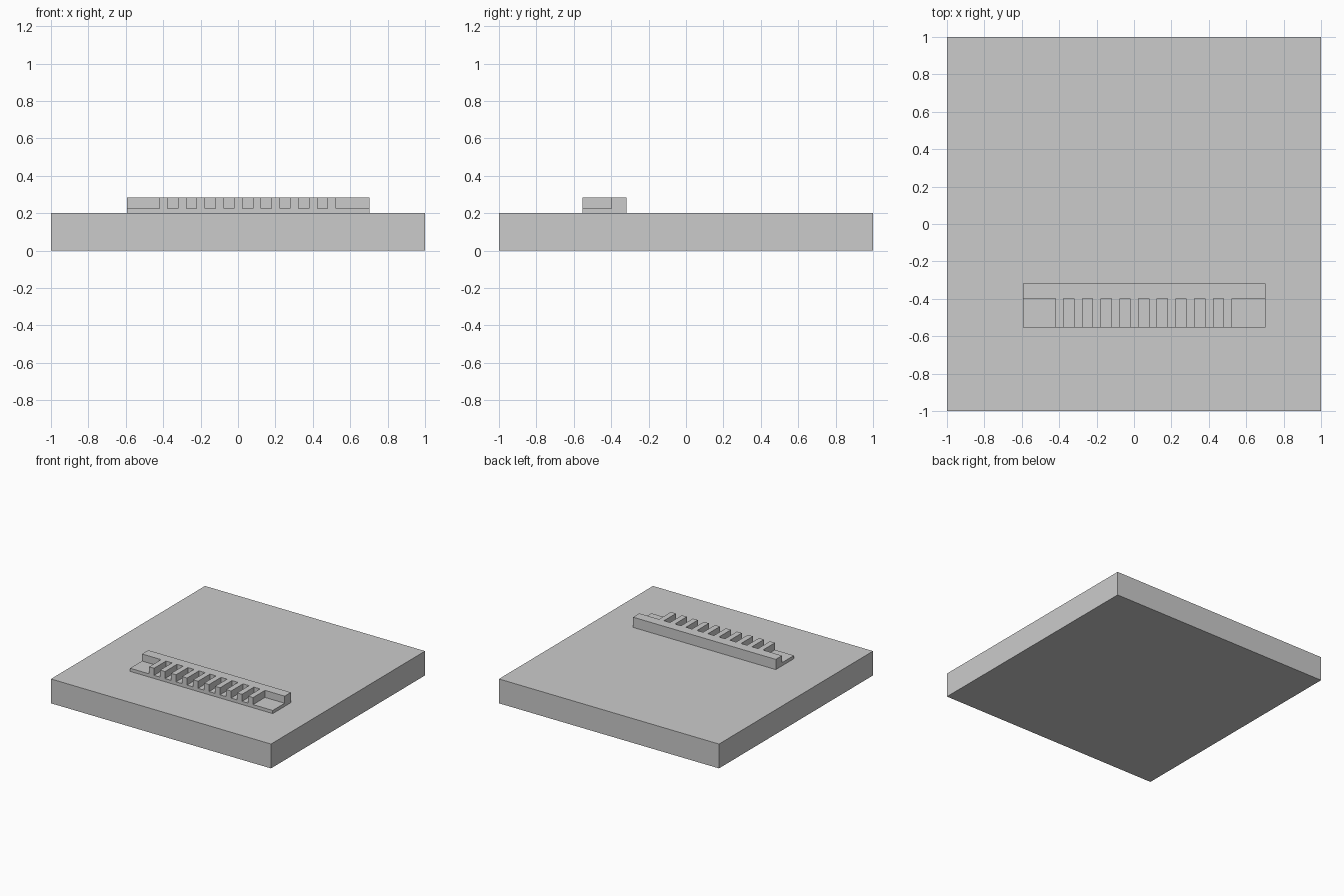
import bpy
import bmesh

if "Cube" in bpy.data.objects:
    bpy.data.objects.remove(bpy.data.objects["Cube"])


def box(name, x, y, z):
    """Axis-aligned box from (min, max) ranges."""
    bm = bmesh.new()
    bmesh.ops.create_cube(bm, size=1)
    for v in bm.verts:
        v.co = [(r[0] + r[1]) / 2 + c * (r[1] - r[0]) for r, c in zip((x, y, z), v.co)]
    return finish(name, bm)


def extrude_x(name, profile, x0, x1):
    """Closed (y, z) profile extruded along x."""
    bm = bmesh.new()
    face = bm.faces.new([bm.verts.new((x0, y, z)) for y, z in profile])
    ext = bmesh.ops.extrude_face_region(bm, geom=[face], use_keep_orig=True)
    moved = [g for g in ext["geom"] if isinstance(g, bmesh.types.BMVert)]
    bmesh.ops.translate(bm, verts=moved, vec=(x1 - x0, 0, 0))
    bmesh.ops.recalc_face_normals(bm, faces=bm.faces)
    return finish(name, bm)


def finish(name, bm):
    mesh = bpy.data.meshes.new(name)
    bm.to_mesh(mesh)
    bm.free()
    obj = bpy.data.objects.new(name, mesh)
    bpy.context.collection.objects.link(obj)
    return obj


BASE_TOP, LEDGE, TOP = 0.2, 0.226, 0.284
FRONT, STEP, BACK = -0.553, -0.398, -0.317

# Square base slab
box("base_slab", (-1, 1), (-1, 1), (0, BASE_TOP))

# Stepped rail: low front ledge with a raised strip behind
extrude_x("rail", [(FRONT, BASE_TOP), (BACK, BASE_TOP), (BACK, TOP),
                   (STEP, TOP), (STEP, LEDGE), (FRONT, LEDGE)], -0.594, 0.703)

# Row of ten teeth standing on the ledge
for i in range(10):
    x = -0.421 + 0.1 * i
    box(f"tooth_{i + 1}", (x, x + 0.045), (FRONT, STEP), (LEDGE, TOP))
